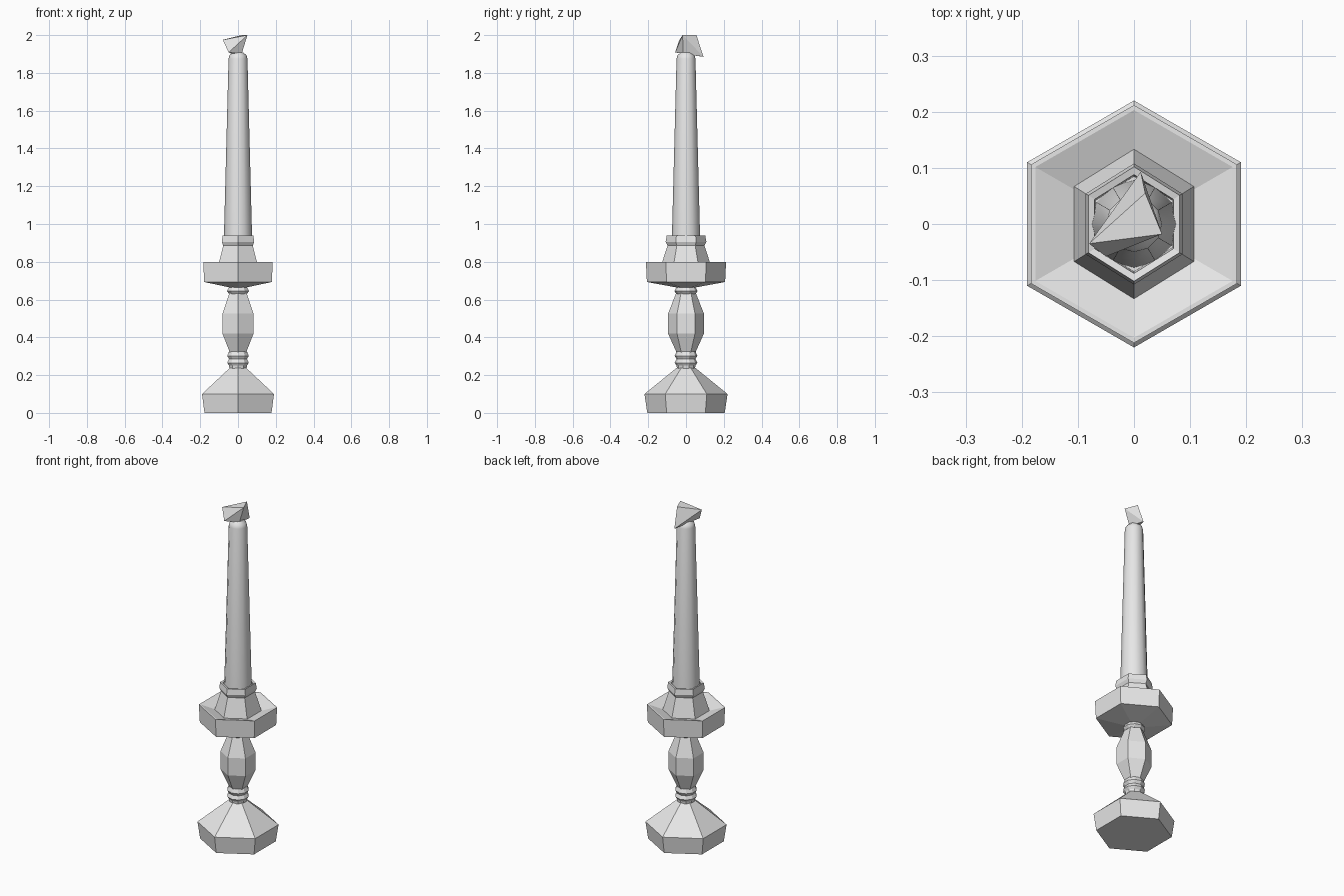
import bpy, bmesh, math

if "Cube" in bpy.data.objects:
    bpy.data.objects.remove(bpy.data.objects["Cube"])

grey = bpy.data.materials.new("plain grey")
grey.diffuse_color = (0.8, 0.8, 0.8, 1)
grey.use_nodes = True
grey.node_tree.nodes["Principled BSDF"].inputs["Base Color"].default_value = grey.diffuse_color


def finish(name, bm):
    bmesh.ops.recalc_face_normals(bm, faces=bm.faces)
    mesh = bpy.data.meshes.new(name)
    bm.to_mesh(mesh)
    bm.free()
    mesh.materials.append(grey)
    obj = bpy.data.objects.new(name, mesh)
    bpy.context.collection.objects.link(obj)
    return obj


def lathe(name, profile, sides=6, sx=1.0):
    """Closed turned part from (radius, z) pairs; corners point along y."""
    bm = bmesh.new()
    rings = []
    for r, z in profile:
        angles = [math.pi / 2 + 2 * math.pi * i / sides for i in range(sides)]
        rings.append([bm.verts.new((r * sx * math.cos(a), r * math.sin(a), z)) for a in angles])
    for low, high in zip(rings, rings[1:]):
        for i in range(sides):
            j = (i + 1) % sides
            bm.faces.new((low[i], low[j], high[j], high[i]))
    bm.faces.new(rings[0][::-1])
    bm.faces.new(rings[-1])
    return finish(name, bm)


# Heavy hexagonal foot
lathe("foot", [(0.205, 0), (0.22, 0.1), (0.05, 0.238)])

# Turned stem: lower rings, bulb, upper collar
lathe("lower_collar", [(0.048, 0.235), (0.05, 0.25), (0.06, 0.265), (0.05, 0.285),
                       (0.06, 0.302), (0.05, 0.325)], 10)
lathe("stem_bulb", [(0.05, 0.32), (0.095, 0.42), (0.095, 0.525), (0.052, 0.635)])
lathe("upper_collar", [(0.05, 0.63), (0.062, 0.645), (0.05, 0.665), (0.05, 0.68)], 10)

# Drip tray with a shallow sunken floor
lathe("drip_tray", [(0.055, 0.665), (0.207, 0.693), (0.212, 0.798), (0.203, 0.798),
                    (0.12, 0.772)])

# Flared candle socket with a hollow rim
lathe("candle_socket", [(0.136, 0.768), (0.098, 0.885), (0.108, 0.905), (0.102, 0.938),
                        (0.088, 0.935), (0.085, 0.87)], 6, 0.92)

# Tapered candle
candle = lathe("candle", [(0.078, 0.86), (0.074, 0.95), (0.05, 1.875), (0.045, 1.893),
                          (0.028, 1.908)], 12)
bpy.context.view_layer.objects.active = candle
candle.select_set(True)
bpy.ops.object.shade_smooth_by_angle(angle=math.radians(35))

# Faceted flame
bm = bmesh.new()
for p in [(0.012, 0.093, 1.885), (0.05, -0.018, 2.0), (-0.08, -0.035, 1.975),
          (-0.05, -0.058, 1.908), (0.02, 0.055, 2.0), (0.02, -0.015, 1.903)]:
    bm.verts.new(p)
bmesh.ops.convex_hull(bm, input=bm.verts[:])
finish("flame", bm)
